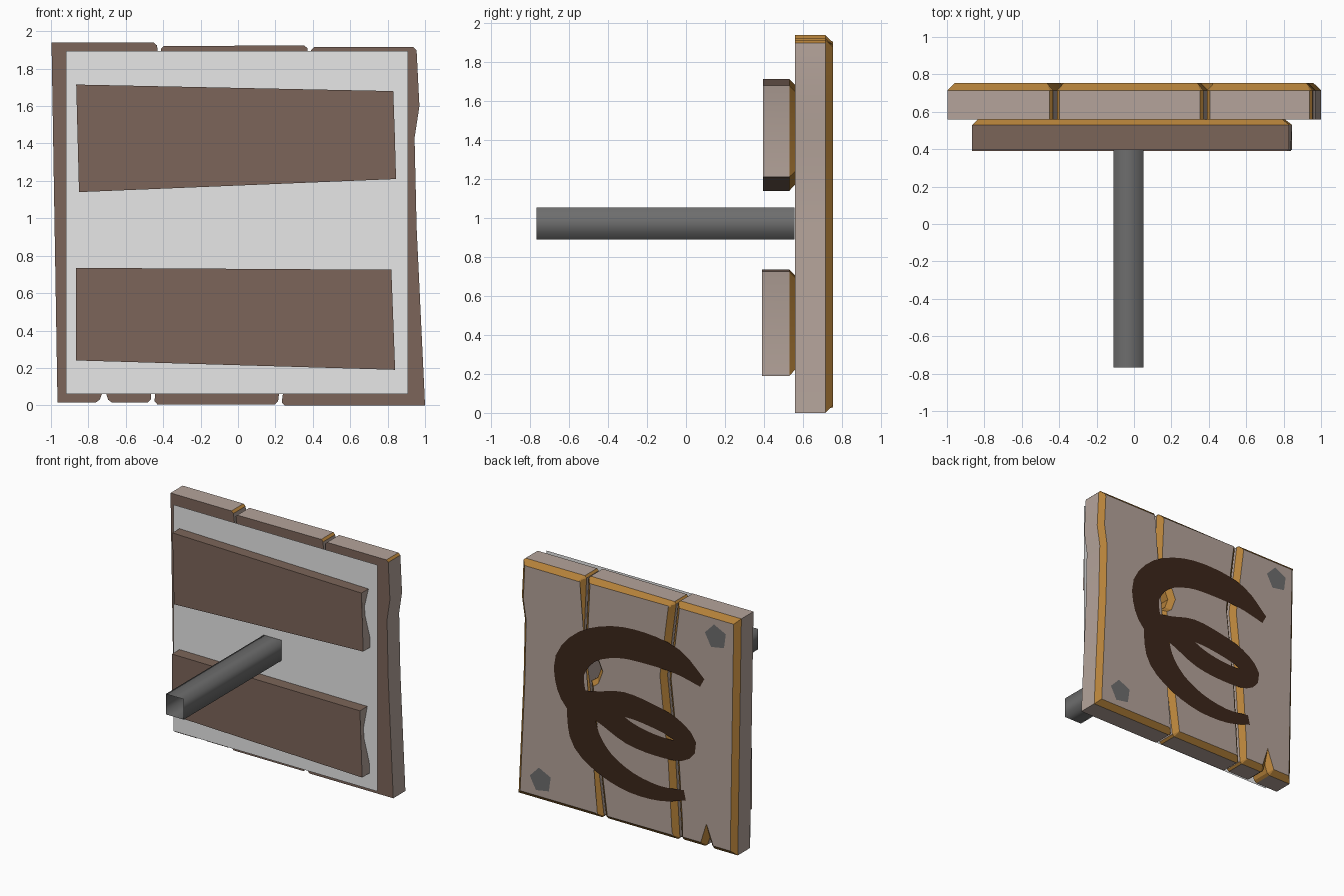
import bpy, bmesh, math
from mathutils import Vector

cube = bpy.data.objects.get("Cube")
if cube:
    bpy.data.objects.remove(cube, do_unlink=True)


def material(name, r, g, b):
    m = bpy.data.materials.new(name)
    m.use_nodes = True
    m.diffuse_color = (r, g, b, 1)
    m.node_tree.nodes["Principled BSDF"].inputs["Base Color"].default_value = (r, g, b, 1)
    return m


PALE = material("pale_wood", .46, .37, .325)
BROWN = material("brown_wood", .2, .13, .1)
EDGE = material("orange_worn_edge", .46, .22, .042)
PAINT = material("dark_paint", .045, .02, .011)
IRON = material("grey_iron", .155, .155, .155)
SHEET = material("light_backing", .8, .8, .8)


def finish(name, bm, *mats):
    mesh = bpy.data.meshes.new(name)
    bm.to_mesh(mesh)
    bm.free()
    for m in mats:
        mesh.materials.append(m)
    obj = bpy.data.objects.new(name, mesh)
    bpy.context.collection.objects.link(obj)
    return obj


def clip_corners(points, cut):
    """Replace each sharp inner corner of an outline by a short slanted edge."""
    pts = [Vector(p) for p in points]
    out = []
    for i, p in enumerate(pts):
        a, b = pts[i - 1] - p, pts[(i + 1) % len(pts)] - p
        if cut and abs(p.x) < .96 and math.radians(60) < a.angle(b) < math.radians(115):
            out += [p + a.normalized() * cut, p + b.normalized() * cut]
        else:
            out.append(p)
    return out


def board(name, outline, front, back, bevel, cut=0, long_side=0, dents=()):
    """Prism with a worn, slanted rim on its back face."""
    pts = clip_corners(outline, cut)
    bm = bmesh.new()
    near = [bm.verts.new((p.x, front, p.y)) for p in pts]
    far = [bm.verts.new((p.x, back - bevel, p.y)) for p in pts]
    front_face, back_face = bm.faces.new(near), bm.faces.new(far)
    for i in range(len(pts)):
        j = (i + 1) % len(pts)
        bm.faces.new((near[i], near[j], far[j], far[i]))
    bmesh.ops.recalc_face_normals(bm, faces=bm.faces)
    # pale ends, brown front, orange chips
    for f in bm.faces:
        n = f.normal
        if abs(n.x) > .3 and abs(n.z) > .3:
            f.material_index = 2
        elif abs(n.z) > .7:
            f.material_index = long_side
    front_face.material_index = 1
    # split ends sink inward toward the back
    for i in dents:
        far[i].co.x -= math.copysign(.06, far[i].co.x)
    rim = bmesh.ops.inset_individual(bm, faces=[back_face], thickness=bevel,
                                     depth=bevel, use_even_offset=True)
    for f in rim["faces"]:
        f.material_index = 2
    obj = finish(name, bm, PALE, BROWN, EDGE)
    bpy.ops.object.select_all(action="DESELECT")
    obj.select_set(True)
    bpy.context.view_layer.objects.active = obj
    bpy.ops.object.shade_smooth_by_angle(angle=math.radians(20))


def seam(line, offset, top, bottom):
    """Plank edge running beside a gap, from top to bottom."""
    pts = [(x + offset, z) for x, z in line]
    return [(pts[0][0], top)] + pts[1:-1] + [(pts[-1][0], bottom)]


# Three planks separated by crooked gaps
gap_a = [(-.425, 1.93), (-.345, 1.31), (-.42, .62), (-.457, 0)]
gap_b = [(.38, 1.92), (.405, 1.4), (.355, 1.08), (.3, .6), (.222, 0)]
g = .01
split = [(-.69, .015), (-.715, .095), (-.745, .015)]
chip = [(.39, 1.3), (.29, 1.27), (.26, 1.2), (.29, 1.12)]

board("right_plank",
      [(-.997, 1.94)] + seam(gap_a, -g, 1.94, .015) + split + [(-.965, .015)],
      .56, .755, .04, cut=.016)
mid_edge = seam(gap_b, -g, 1.925, .005)
board("middle_plank",
      mid_edge[:2] + chip + mid_edge[2:] + seam(gap_a, g, 1.92, .005)[::-1],
      .56, .755, .04, cut=.016)
board("left_plank",
      [(.954, 1.915), (.97, 1.6), (.944, 1.43), (.955, .95), (1, 0)]
      + seam(gap_b, g, 1.915, 0)[::-1],
      .56, .755, .04, cut=.016)

# Two battens across the planks, with split ends
board("upper_batten",
      [(-.865, 1.715), (.83, 1.68), (.838, 1.46), (.845, 1.21), (-.85, 1.14)],
      .395, .56, .03, long_side=1, dents=[2])
board("lower_batten",
      [(-.865, .735), (.82, .725), (.83, .46), (.84, .19), (-.865, .24), (-.865, .47)],
      .39, .56, .03, long_side=1, dents=[2, 5])

# Thin backing sheet that the battens and the post pass through
bm = bmesh.new()
bm.faces.new([bm.verts.new((x, .485, z)) for x, z in
              ((-.92, .06), (.91, .06), (.91, 1.895), (-.92, 1.895))])
finish("backing_sheet", bm, SHEET)

# Open square post
bm = bmesh.new()
rings = [[bm.verts.new((x, y, z)) for x, z in
          ((-.11, .89), (.05, .89), (.05, 1.055), (-.11, 1.055))] for y in (-.767, .557)]
for i in range(4):
    j = (i + 1) % 4
    f = bm.faces.new((rings[0][i], rings[0][j], rings[1][j], rings[1][i]))
    f.smooth = True
    f.normal_update()
    if f.normal.dot(f.calc_center_median() - Vector((-.03, -.1, .97))) < 0:
        f.normal_flip()
finish("post", bm, IRON)


def smooth_path(path, steps=3):
    """Catmull-Rom interpolation of (x, z, half width) points."""
    p = [Vector(q) for q in path]
    p = [2 * p[0] - p[1]] + p + [2 * p[-1] - p[-2]]
    out = []
    for i in range(1, len(p) - 2):
        a, b, c, d = p[i - 1:i + 3]
        for k in range(steps):
            t = k / steps
            out.append(.5 * (2 * b + (c - a) * t + (2 * a - 5 * b + 4 * c - d) * t ** 2
                             + (3 * b - a - 3 * c + d) * t ** 3))
    return out + [p[-2]]


def brush_stroke(name, path, y):
    pts = smooth_path(path)
    bm = bmesh.new()
    pairs = []
    for i, p in enumerate(pts):
        d = pts[min(i + 1, len(pts) - 1)] - pts[max(i - 1, 0)]
        n = Vector((-d.y, d.x)).normalized() * p.z
        pairs.append([bm.verts.new((p.x + s * n.x, y, p.y + s * n.y)) for s in (1, -1)])
    for a, b in zip(pairs, pairs[1:]):
        f = bm.faces.new((a[0], b[0], b[1], a[1]))
        f.normal_update()
        if f.normal.y < 0:
            f.normal_flip()
    finish(name, bm, PAINT)


# Painted swirl on the back
brush_stroke("upper_paint_stroke", [
    (-.675, 1.35, .04), (-.44, 1.465, .105), (-.16, 1.495, .125), (.11, 1.472, .125),
    (.36, 1.367, .125), (.51, 1.18, .135), (.5, .99, .13), (.43, .88, .12)], .757)
brush_stroke("lower_paint_stroke", [
    (.42, .93, .11), (.405, .76, .13), (.355, .6, .14), (.19, .46, .11),
    (-.04, .373, .085), (-.3, .355, .06), (-.52, .4, .04)], .758)
brush_stroke("middle_paint_loop", [
    (.36, .9, .11), (.22, .94, .1), (.02, .99, .1), (-.21, .97, .095), (-.42, .92, .09),
    (-.545, .83, .08), (-.47, .747, .08), (-.254, .735, .085), (-.02, .77, .095),
    (.18, .86, .1), (.33, .92, .1)], .759)

# Five-sided nail heads
for name, x, z in (("lower_nail", .77, .175), ("upper_nail", -.8, 1.755)):
    bm = bmesh.new()
    ring = [bm.verts.new((x + .1 * math.cos(a), .759, z + .1 * math.sin(a)))
            for a in (math.radians(80 - 72 * k) for k in range(5))]
    bm.faces.new(ring)
    finish(name, bm, IRON)
